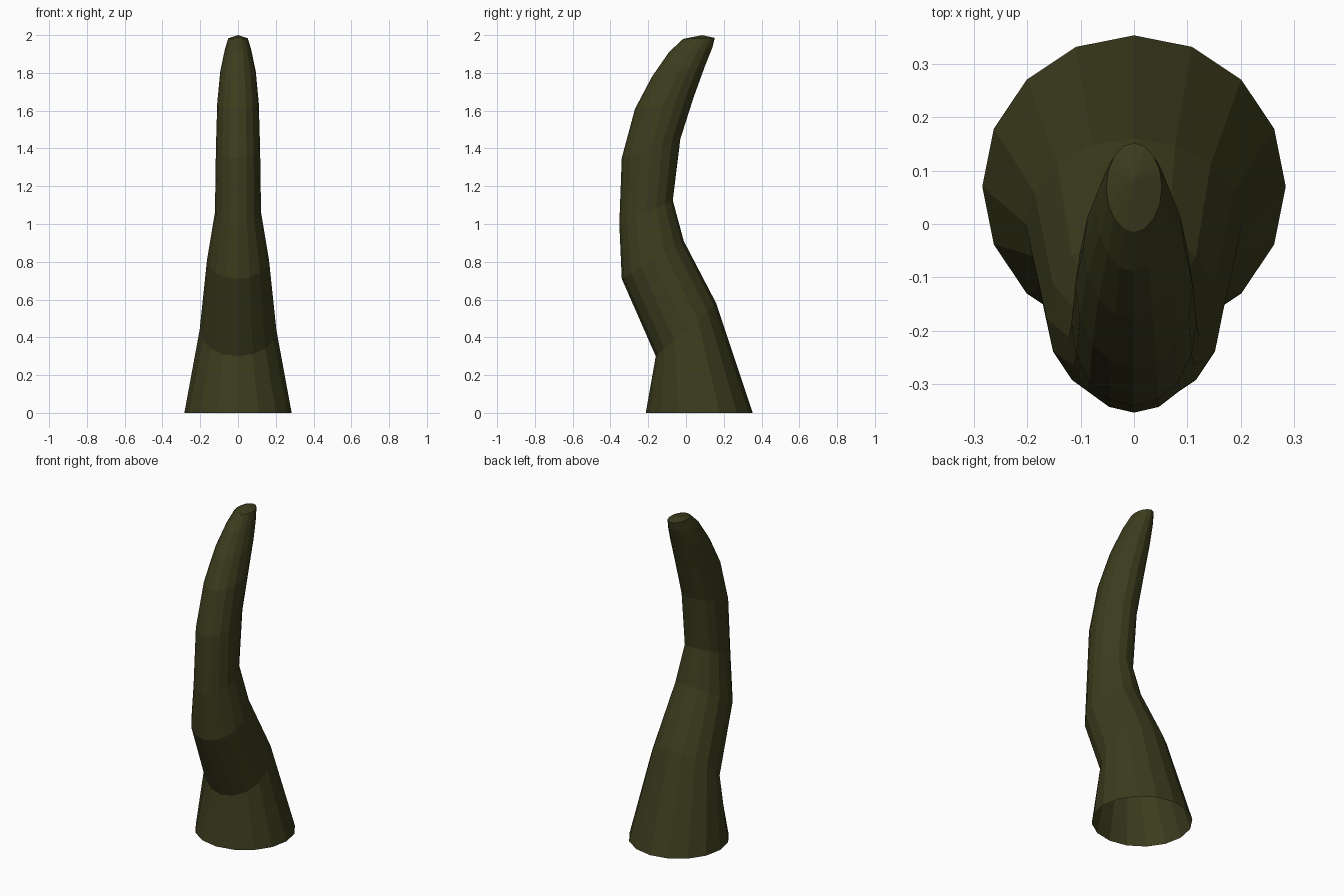
import bpy, bmesh, math

if "Cube" in bpy.data.objects:
    bpy.data.objects.remove(bpy.data.objects["Cube"])

SIDES = 16
# Tilted rings: (rear-bend y, z), (inner-bend y, z), half width in x
RINGS = [
    ((-0.213, 0.00), (0.353, 0.00), 0.284),
    ((-0.16, 0.30), (0.16, 0.58), 0.203),
    ((-0.34, 0.71), (-0.012, 0.91), 0.164),
    ((-0.353, 1.00), (-0.07, 1.125), 0.122),
    ((-0.34, 1.35), (-0.03, 1.45), 0.117),
    ((-0.27, 1.61), (0.04, 1.67), 0.110),
    ((-0.18, 1.78), (0.10, 1.835), 0.094),
    ((-0.09, 1.91), (0.14, 1.935), 0.070),
    ((-0.015, 1.98), (0.152, 1.985), 0.052),
]

bm = bmesh.new()
loops = []
for (ya, za), (yb, zb), w in RINGS:
    loop = []
    for i in range(SIDES):
        a = 2 * math.pi * i / SIDES
        t = (1 - math.cos(a)) / 2
        loop.append(bm.verts.new((w * math.sin(a), ya + (yb - ya) * t, za + (zb - za) * t)))
    loops.append(loop)

# Curved body, open at the base
for lo, hi in zip(loops, loops[1:]):
    for i in range(SIDES):
        j = (i + 1) % SIDES
        bm.faces.new((lo[i], lo[j], hi[j], hi[i]))

# Blunt tip
tip = bm.verts.new((0, 0.085, 2.0))
for i in range(SIDES):
    bm.faces.new((loops[-1][i], loops[-1][(i + 1) % SIDES], tip))
bmesh.ops.recalc_face_normals(bm, faces=bm.faces[:])
if tip.link_faces[0].normal.z < 0:
    bmesh.ops.reverse_faces(bm, faces=bm.faces[:])

mesh = bpy.data.meshes.new("curved_horn")
bm.to_mesh(mesh)
bm.free()
horn = bpy.data.objects.new("curved_horn", mesh)
bpy.context.collection.objects.link(horn)

mat = bpy.data.materials.new("dark_olive")
mat.diffuse_color = (0.045, 0.045, 0.013, 1)
mat.use_nodes = True
mat.node_tree.nodes["Principled BSDF"].inputs["Base Color"].default_value = mat.diffuse_color
mesh.materials.append(mat)
